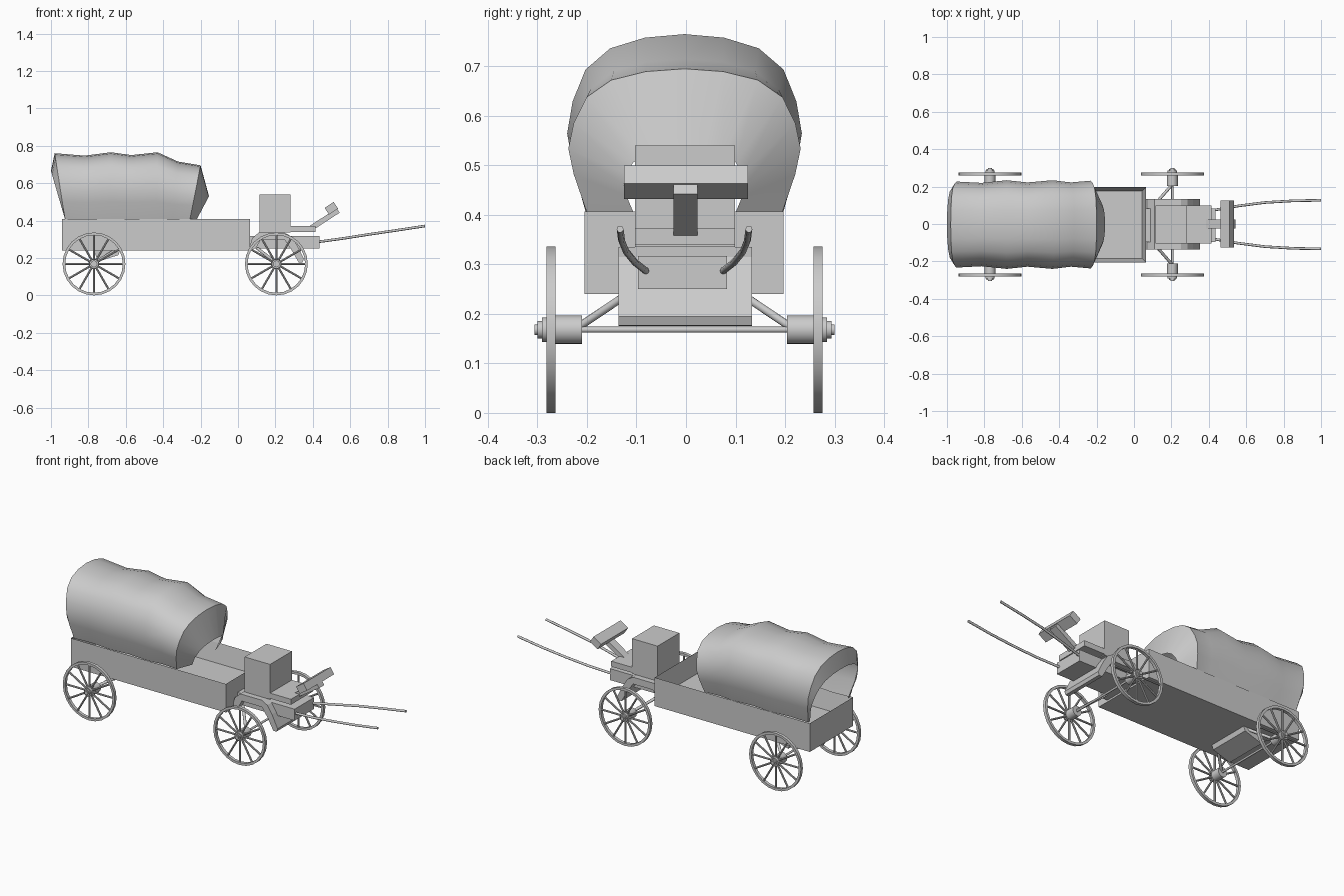
import bpy, bmesh, math
from mathutils import Vector, Matrix

if "Cube" in bpy.data.objects:
    bpy.data.objects.remove(bpy.data.objects["Cube"])

GREY = (0.6, 0.6, 0.6, 1)
mat = bpy.data.materials.new("plain grey")
mat.use_nodes = True
mat.diffuse_color = GREY
mat.node_tree.nodes["Principled BSDF"].inputs["Base Color"].default_value = GREY

YC = -0.003  # lateral centre of the body


def finish(name, bm, smooth=False):
    bmesh.ops.recalc_face_normals(bm, faces=bm.faces)
    mesh = bpy.data.meshes.new(name)
    bm.to_mesh(mesh)
    bm.free()
    mesh.materials.append(mat)
    obj = bpy.data.objects.new(name, mesh)
    bpy.context.collection.objects.link(obj)
    if smooth:
        bpy.ops.object.select_all(action='DESELECT')
        obj.select_set(True)
        bpy.context.view_layer.objects.active = obj
        bpy.ops.object.shade_smooth_by_angle(angle=math.radians(40))
    return obj


def add_box(bm, lo, hi):
    lo, hi = Vector(lo), Vector(hi)
    m = Matrix.Translation((lo + hi) / 2) @ Matrix.Diagonal((*(hi - lo), 1))
    return bmesh.ops.create_cube(bm, size=1, matrix=m)["verts"]


def box(name, lo, hi, tilt=0):
    bm = bmesh.new()
    verts = add_box(bm, lo, hi)
    centre = (Vector(lo) + Vector(hi)) / 2
    bmesh.ops.rotate(bm, verts=verts, cent=centre, matrix=Matrix.Rotation(-tilt, 3, 'Y'))
    return finish(name, bm)


def add_rod(bm, a, b, r, sides=12):
    a, b = Vector(a), Vector(b)
    d = b - a
    m = Matrix.Translation((a + b) / 2) @ d.to_track_quat('Z', 'Y').to_matrix().to_4x4()
    bmesh.ops.create_cone(bm, cap_ends=True, segments=sides, radius1=r, radius2=r,
                          depth=d.length, matrix=m)


def prism(name, profile, y0, y1, smooth=False):
    """Extrude an (x, z) outline across the width."""
    bm = bmesh.new()
    face = bm.faces.new([bm.verts.new((x, y0, z)) for x, z in profile])
    out = bmesh.ops.extrude_face_region(bm, geom=[face])["geom"]
    verts = [v for v in out if isinstance(v, bmesh.types.BMVert)]
    bmesh.ops.translate(bm, verts=verts, vec=(0, y1 - y0, 0))
    return finish(name, bm, smooth)


# Open wagon box with a raised floor
bm = bmesh.new()
verts = add_box(bm, (-0.94, -0.205, 0.24), (0.065, 0.197, 0.407))
top = max(bm.faces, key=lambda f: f.calc_center_median().z)
bmesh.ops.inset_region(bm, faces=[top], thickness=0.03)
bmesh.ops.translate(bm, verts=top.verts, vec=(0, 0, -0.11))
finish("wagon_box", bm)

# Canvas cover: half arch (width, height) mirrored into a full section
HALF = [(0.2, 0), (0.226, 0.26), (0.237, 0.44), (0.226, 0.62), (0.2, 0.8),
        (0.15, 0.92), (0.08, 0.98), (0, 1)]
SECTION = [(-y, h) for y, h in HALF] + [(y, h) for y, h in HALF[-2::-1]]
BASE = 0.407


def arch(bm, x_low, x_top, z_top, width):
    return [bm.verts.new((x_low + (x_top - x_low) * h, YC + y * width,
                          BASE + (z_top - BASE) * h)) for y, h in SECTION]


# x at the base, x at the crown, crown height, width factor
RINGS = [(-0.925, -1.0, 0.665, 0.88), (-0.925, -0.98, 0.76, 0.97), (-0.81, -0.82, 0.747, 0.94),
         (-0.68, -0.68, 0.765, 1), (-0.57, -0.57, 0.75, 0.95), (-0.44, -0.43, 0.765, 1),
         (-0.35, -0.32, 0.715, 0.95), (-0.257, -0.2, 0.695, 0.99), (-0.22, -0.155, 0.53, 0.52)]
bm = bmesh.new()
rings = [arch(bm, *r) for r in RINGS]
for a, b in zip(rings, rings[1:]):
    for i in range(len(SECTION) - 1):
        bm.faces.new((a[i], a[i + 1], b[i + 1], b[i]))
finish("canvas_cover", bm, True)

# Front carriage: bent guard, body, seat and platform
prism("axle_guard", [(0.06, 0.25), (0.075, 0.305), (0.11, 0.335), (0.25, 0.335), (0.285, 0.315),
                     (0.315, 0.27), (0.352, 0.195), (0.345, 0.177), (0.325, 0.175),
                     (0.285, 0.245), (0.25, 0.295), (0.12, 0.295), (0.095, 0.25)],
      -0.136, 0.133)
box("carriage_body", (0.065, -0.097, 0.25), (0.435, 0.083, 0.317))
box("driver_seat", (0.115, -0.103, 0.335), (0.28, 0.099, 0.54))
box("seat_platform", (0.27, -0.103, 0.34), (0.415, 0.099, 0.372))

# Tilted footrest
TILT = math.radians(33)
box("footrest_arm", (0.375, -0.025, 0.392), (0.55, 0.023, 0.42), TILT)
box("footrest_board", (0.47, -0.125, 0.444), (0.528, 0.125, 0.487), TILT)

# Rear axle bolster
prism("rear_bolster", [(-0.77, 0.242), (-0.63, 0.242), (-0.64, 0.215), (-0.75, 0.18)], -0.13, 0.125)

# Wheels, axles and braces
R = 0.168


def wheel(name, x, side):
    bm = bmesh.new()
    y = YC + 0.27 * side
    steps = 24
    loops = []
    for k in range(steps):
        a = math.tau * k / steps
        loops.append([bm.verts.new((x + r * math.cos(a), y + w, R + r * math.sin(a)))
                      for r, w in ((R, -0.009), (R, 0.009), (R - 0.014, 0.009), (R - 0.014, -0.009))])
    for k in range(steps):
        a, b = loops[k], loops[(k + 1) % steps]
        for j in range(4):
            n = (j + 1) % 4
            bm.faces.new((a[j], a[n], b[n], b[j]))
    for k in range(12):
        a = math.tau * k / 12
        add_rod(bm, (x, y, R), (x + (R - 0.01) * math.cos(a), y, R + (R - 0.01) * math.sin(a)), 0.0055, 8)
    for near, far, r in ((0.207, 0.262, 0.029), (0.255, 0.288, 0.025), (0.28, 0.297, 0.018),
                         (0.29, 0.303, 0.011)):
        add_rod(bm, (x, YC + near * side, R), (x, YC + far * side, R), r, 20)
    finish(name, bm, True)


for end, x, reach in (("rear", -0.77, 0.13), ("front", 0.205, -0.1)):
    bm = bmesh.new()
    add_rod(bm, (x, YC - 0.22, R), (x, YC + 0.22, R), 0.006)
    for side in (-1, 1):
        add_rod(bm, (x, YC + 0.215 * side, 0.173), (x + reach, YC + 0.1 * side, 0.25), 0.008)
        wheel(end + ("_right_wheel" if side < 0 else "_left_wheel"), x, side)
    finish(end + "_axle", bm, True)

# Curved draft shafts
for label, side in (("right", -1), ("left", 1)):
    curve = bpy.data.curves.new(label + "_shaft", 'CURVE')
    curve.dimensions = '3D'
    curve.bevel_depth = 0.007
    curve.bevel_resolution = 2
    curve.use_fill_caps = True
    path = [(0.42, 0.076, 0.285), (0.56, 0.1, 0.304), (0.7, 0.118, 0.326),
            (0.85, 0.127, 0.348), (1.0, 0.13, 0.371)]
    spline = curve.splines.new('POLY')
    spline.points.add(len(path) - 1)
    for p, (x, y, z) in zip(spline.points, path):
        p.co = (x, YC + y * side, z, 1)
    curve.materials.append(mat)
    bpy.context.collection.objects.link(bpy.data.objects.new(label + "_shaft", curve))
